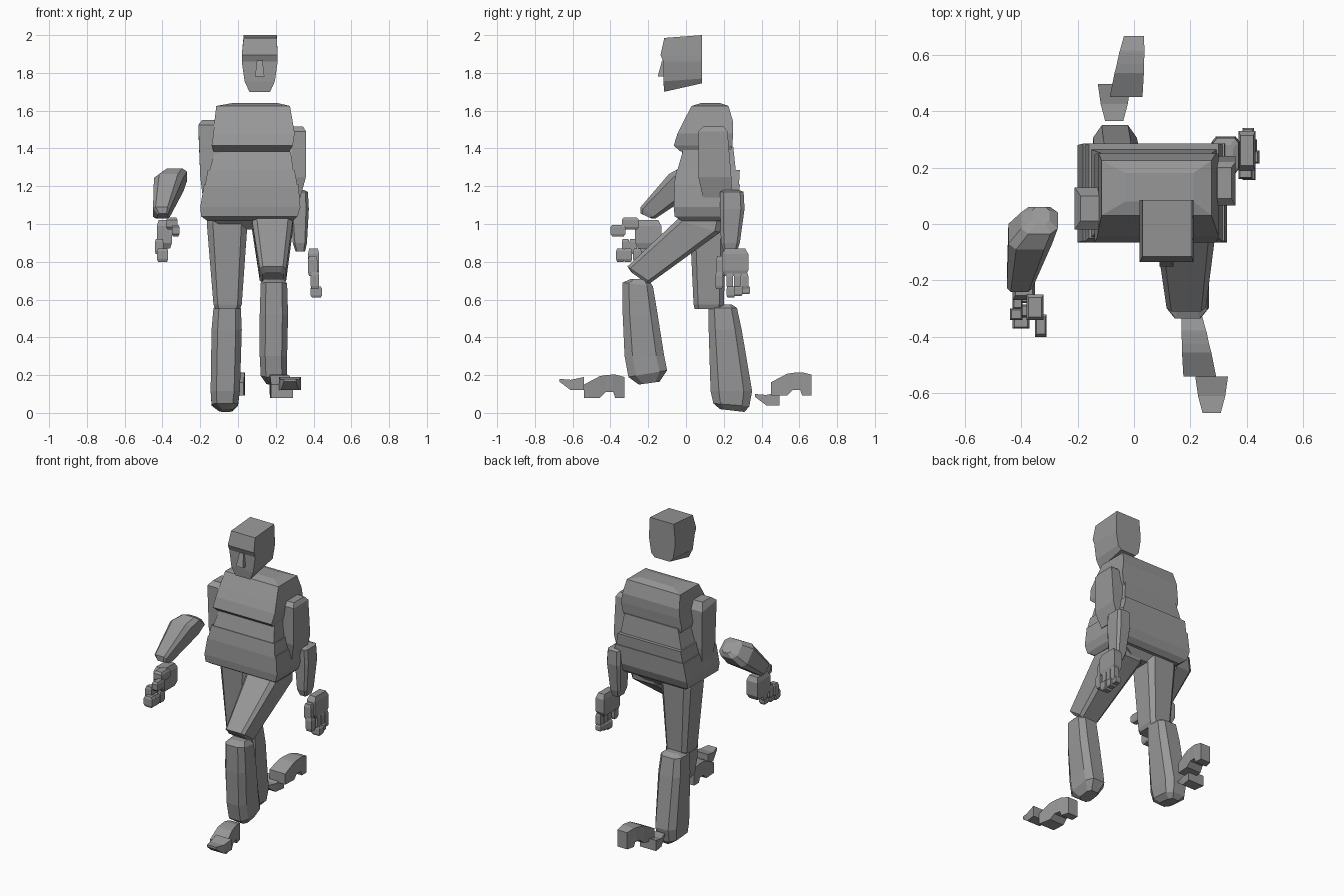
import bpy
import bmesh

default_cube = bpy.data.objects.get("Cube")
if default_cube:
    bpy.data.objects.remove(default_cube, do_unlink=True)

grey = bpy.data.materials.new("plain grey")
grey.use_nodes = True
shade = (0.31, 0.31, 0.31, 1)
grey.diffuse_color = shade
grey.node_tree.nodes["Principled BSDF"].inputs["Base Color"].default_value = shade


def pair(value):
    return value if isinstance(value, tuple) else (value, value)


def ring(x, y, z, cut=0.0):
    """Rectangle spanning x, whose other side runs from (y0, z0) to (y1, z1)."""
    (xa, xb), (ya, yb), (za, zb) = pair(x), pair(y), pair(z)
    if cut:
        outline = [(cut, 0), (1 - cut, 0), (1, cut), (1, 1 - cut),
                   (1 - cut, 1), (cut, 1), (0, 1 - cut), (0, cut)]
    else:
        outline = [(0, 0), (1, 0), (1, 1), (0, 1)]
    return [(xa + (xb - xa) * u, ya + (yb - ya) * v, za + (zb - za) * v)
            for u, v in outline]


def loft(name, *rings):
    """Skin consecutive rings and cap both ends."""
    bm = bmesh.new()
    loops = [[bm.verts.new(p) for p in r] for r in rings]
    for low, high in zip(loops, loops[1:]):
        for i in range(len(low)):
            j = (i + 1) % len(low)
            bm.faces.new((low[i], low[j], high[j], high[i]))
    bm.faces.new(loops[0])
    bm.faces.new(loops[-1])
    bmesh.ops.recalc_face_normals(bm, faces=bm.faces)
    mesh = bpy.data.meshes.new(name)
    bm.to_mesh(mesh)
    bm.free()
    mesh.materials.append(grey)
    obj = bpy.data.objects.new(name, mesh)
    bpy.context.collection.objects.link(obj)
    return obj


def block(name, x, y, z, taper=0.12):
    """Small box with slightly narrowed ends."""
    inset_x = (x[1] - x[0]) * taper
    inset_y = (y[1] - y[0]) * taper
    narrow = dict(x=(x[0] + inset_x, x[1] - inset_x),
                  y=(y[0] + inset_y, y[1] - inset_y))
    step = (z[1] - z[0]) * 0.2
    loft(name, ring(z=z[0], **narrow), ring(x, y, z[0] + step),
         ring(x, y, z[1] - step), ring(z=z[1], **narrow))


# Head with brow step, and nose
loft("head",
     ring(x=(.06, .17), y=(-.115, .085), z=(1.70, 1.745)),
     ring(x=(.035, .195), y=(-.12, .085), z=(1.755, 1.77)),
     ring(x=(.02, .21), y=(-.12, .085), z=1.86),
     ring(x=(.02, .21), y=(-.135, .085), z=1.895),
     ring(x=(.03, .205), y=(-.115, .085), z=(1.985, 2.0)))
loft("nose",
     ring(x=(.09, .14), y=(-.15, -.11), z=1.78),
     ring(x=(.1, .13), y=(-.127, -.11), z=1.865))

# Torso: chest, waist and pelvis bands
loft("chest",
     ring(x=(-.13, .275), y=(-.03, .24), z=1.385),
     ring(x=(-.14, .29), y=(-.065, .245), z=1.415),
     ring(x=(-.13, .3), y=(-.045, .25), z=1.48),
     ring(x=(-.125, .29), y=(-.015, .25), z=1.54),
     ring(x=(-.115, .275), y=(.03, .225), z=1.625),
     ring(x=(-.03, .21), y=(.08, .18), z=1.64))
loft("waist",
     ring(x=(-.155, .295), y=(-.05, .265), z=1.27),
     ring(x=(-.115, .275), y=(-.01, .25), z=1.41))
loft("belly",
     ring(x=(-.175, .315), y=(-.065, .28), z=1.2),
     ring(x=(-.16, .3), y=(-.05, .285), z=1.285))
loft("hips",
     ring(x=(-.16, .29), y=(-.02, .23), z=1.015),
     ring(x=(-.195, .315), y=(-.06, .26), z=1.04),
     ring(x=(-.2, .33), y=(-.065, .28), z=1.09),
     ring(x=(-.18, .32), y=(-.06, .285), z=1.21))
loft("crotch",
     ring(x=(-.06, .16), y=(.05, .18), z=.97),
     ring(x=(-.15, .28), y=(-.01, .22), z=1.03))

# Forward left leg
loft("left_thigh",
     ring(x=(.13, .24), y=(-.29, -.195), z=(.745, .675), cut=.15),
     ring(x=(.115, .255), y=(-.31, -.185), z=(.775, .69), cut=.12),
     ring(x=(.075, .29), y=(-.05, .18), z=(1.02, .955), cut=.12),
     ring(x=(.09, .28), y=(.0, .19), z=(1.08, 1.03), cut=.12))
loft("left_shin",
     ring(x=(.15, .23), y=(-.25, -.14), z=(.15, .165), cut=.2),
     ring(x=(.12, .26), y=(-.305, -.1), z=(.19, .225), cut=.2),
     ring(x=(.115, .26), y=(-.325, -.115), z=.3, cut=.2),
     ring(x=(.115, .265), y=(-.335, -.15), z=.52, cut=.2),
     ring(x=(.12, .26), y=(-.335, -.175), z=(.69, .67), cut=.2),
     ring(x=(.14, .24), y=(-.29, -.205), z=.71, cut=.2))

# Trailing right leg
loft("right_thigh",
     ring(x=(-.12, .01), y=(.045, .195), z=.55, cut=.15),
     ring(x=(-.13, .02), y=(.04, .2), z=.575, cut=.15),
     ring(x=(-.165, .05), y=(.02, .215), z=1.0, cut=.15),
     ring(x=(-.16, .04), y=(.02, .21), z=1.07, cut=.15))
loft("right_shin",
     ring(x=(-.1, -.03), y=(.18, .31), z=(.02, .005), cut=.2),
     ring(x=(-.14, .0), y=(.145, .335), z=(.05, .035), cut=.2),
     ring(x=(-.145, .01), y=(.13, .35), z=.115, cut=.2),
     ring(x=(-.14, .02), y=(.12, .295), z=.44, cut=.2),
     ring(x=(-.13, .015), y=(.12, .27), z=.555, cut=.2),
     ring(x=(-.1, -.01), y=(.17, .24), z=.575, cut=.2))


# Arched feet with separate toe caps
def foot(side_name, side, x, heel, floor, toe_back, toe_floor):
    def slice_at(step, half, low, high):
        middle = x + side * step * 0.13
        return ring(x=(middle - half, middle + half), y=heel - step,
                    z=(floor + low, floor + high))
    loft(side_name + "_foot",
         slice_at(0, .036, 0, .11), slice_at(.05, .043, 0, .123),
         slice_at(.06, .045, .03, .123), slice_at(.1, .048, .03, .12),
         slice_at(.13, .052, 0, .115), slice_at(.215, .058, 0, .07))
    toe = x + side * .07
    loft(side_name + "_toes",
         ring((toe - .058, toe + .058), toe_back, (toe_floor, toe_floor + .07)),
         ring((toe - .048, toe + .048), toe_back - .07, (toe_floor, toe_floor + .055)),
         ring((toe - .032, toe + .032), toe_back - .13, (toe_floor + .045, toe_floor + .06)))


foot("left", 1, x=.205, heel=-.325, floor=.08, toe_back=-.54, toe_floor=.12)
foot("right", -1, x=0, heel=.665, floor=.092, toe_back=.495, toe_floor=.04)

# Left arm hanging at the side
loft("left_upper_arm",
     ring(x=(.27, .33), y=(.09, .24), z=1.14),
     ring(x=(.28, .36), y=(.065, .24), z=1.25),
     ring(x=(.285, .36), y=(.065, .22), z=1.49),
     ring(x=(.295, .345), y=(.09, .2), z=1.515))
loft("left_forearm",
     ring(x=(.305, .355), y=(.2, .27), z=.855, cut=.15),
     ring(x=(.29, .365), y=(.185, .285), z=.9, cut=.15),
     ring(x=(.275, .375), y=(.18, .31), z=1.08, cut=.15),
     ring(x=(.28, .37), y=(.18, .305), z=1.17, cut=.15),
     ring(x=(.3, .35), y=(.2, .28), z=1.18, cut=.15))
block("left_palm", (.37, .43), (.19, .33), (.725, .87))
block("left_thumb_base", (.37, .42), (.16, .205), (.725, .83))
block("left_thumb_tip", (.385, .43), (.155, .195), (.655, .745))
for i, start in enumerate((.215, .255, .295)):
    block("left_finger_%d" % i, (.385, .445 - i * .01), (start, start + .045),
          (.61 + i * .01, .67))
    block("left_knuckle_%d" % i, (.395, .43), (start, start + .035), (.655, .74))

# Right arm raised forward
loft("right_upper_arm",
     ring(x=(-.185, -.1), y=(-.01, .1), z=1.13),
     ring(x=(-.2, -.09), y=(-.02, .12), z=1.25),
     ring(x=(-.21, -.085), y=(-.02, .13), z=(1.525, 1.5)),
     ring(x=(-.19, -.11), y=(.01, .1), z=1.55))
loft("right_forearm",
     ring(x=(-.425, -.37), y=(-.24, -.185), z=(1.055, 1.03), cut=.15),
     ring(x=(-.45, -.36), y=(-.24, -.16), z=(1.09, 1.03), cut=.15),
     ring(x=(-.445, -.29), y=(-.09, .02), z=(1.265, 1.15), cut=.18),
     ring(x=(-.4, -.27), y=(-.035, .06), z=(1.295, 1.21), cut=.2),
     ring(x=(-.36, -.3), y=(.0, .06), z=(1.285, 1.24), cut=.2))
block("right_palm", (-.43, -.35), (-.27, -.13), (.87, 1.02))
block("right_thumb_base", (-.38, -.32), (-.34, -.25), (.97, 1.035))
block("right_thumb_tip", (-.35, -.31), (-.4, -.32), (.935, .995))
for i, start in enumerate((-.37, -.33, -.28)):
    block("right_finger_%d" % i, (-.43 + i * .01, -.37), (start, start + .045),
          (.8, .87))
    block("right_knuckle_%d" % i, (-.44 + i * .01, -.395), (start + .03, start + .07),
          (.84, .92))
